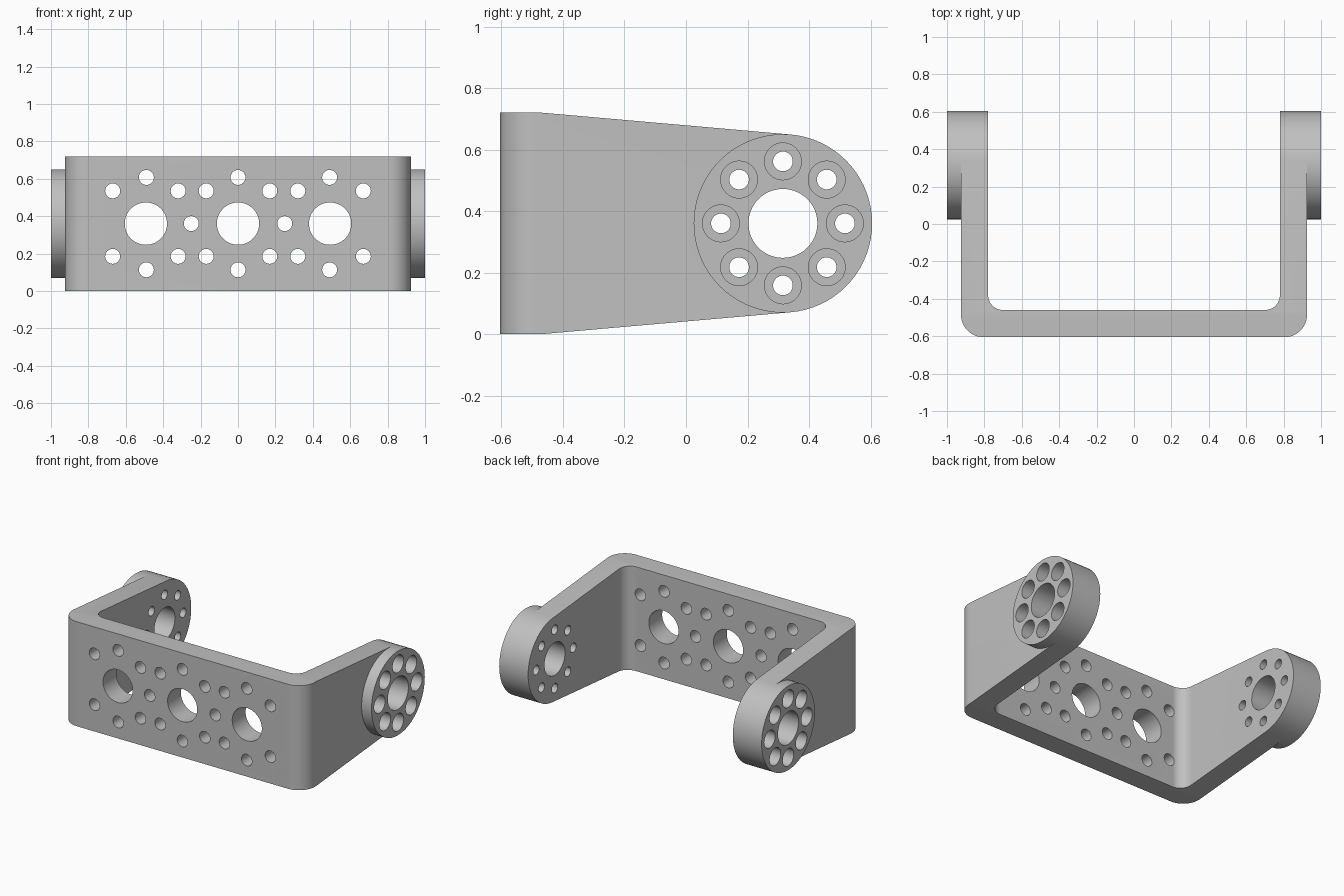
import bpy, bmesh
from math import cos, sin, pi, radians
from mathutils import Matrix, Vector

cube = bpy.data.objects.get("Cube")
if cube:
    bpy.data.objects.remove(cube, do_unlink=True)

HUB_Y, MID_Z, HUB_R = 0.315, 0.36, 0.29
INNER_X, OUTER_X = 0.78, 0.925
PITCH, FRONT_RING, HUB_RING = 0.4925, 0.247, 0.2015

metal = bpy.data.materials.new("grey metal")
metal.use_nodes = True
metal.diffuse_color = (0.53, 0.53, 0.53, 1)
metal.node_tree.nodes["Principled BSDF"].inputs["Base Color"].default_value = (0.53, 0.53, 0.53, 1)


def new_object(name, bm):
    bmesh.ops.recalc_face_normals(bm, faces=bm.faces)
    mesh = bpy.data.meshes.new(name)
    bm.to_mesh(mesh)
    bm.free()
    mesh.materials.append(metal)
    obj = bpy.data.objects.new(name, mesh)
    bpy.context.collection.objects.link(obj)
    return obj


def prism(name, points, sweep):
    """Extrude a closed outline of 3D points along a vector."""
    bm = bmesh.new()
    face = bm.faces.new([bm.verts.new(p) for p in points])
    moved = bmesh.ops.extrude_face_region(bm, geom=[face])["geom"]
    verts = [v for v in moved if isinstance(v, bmesh.types.BMVert)]
    bmesh.ops.translate(bm, vec=sweep, verts=verts)
    return new_object(name, bm)


def cylinders(name, centres, radius, length, axis, segments=48):
    """Separate parallel cylinders in one mesh, along X or Y."""
    turn = Matrix.Rotation(pi / 2, 4, "Y" if axis == "X" else "X")
    bm = bmesh.new()
    for c in centres:
        bmesh.ops.create_cone(bm, cap_ends=True, segments=segments, radius1=radius,
                              radius2=radius, depth=length,
                              matrix=Matrix.Translation(Vector(c)) @ turn)
    return new_object(name, bm)


def combine(target, tool, operation):
    mod = target.modifiers.new(operation.lower(), "BOOLEAN")
    mod.object, mod.operation, mod.solver = tool, operation, "EXACT"
    bpy.context.view_layer.objects.active = target
    bpy.ops.object.modifier_apply(modifier=mod.name)
    bpy.data.objects.remove(tool, do_unlink=True)


def corner(x, y, r, start):
    """Quarter arc about (x, y), anticlockwise from the start angle."""
    return [(x + r * cos(start + pi / 2 * i / 14), y + r * sin(start + pi / 2 * i / 14))
            for i in range(15)]


# U-shaped channel seen from above, with rounded bends
left_half = corner(OUTER_X - 0.12, -0.605 + 0.12, 0.12, -pi / 2)
left_half += [(OUTER_X, 0.8), (INNER_X, 0.8)]
left_half += corner(INNER_X - 0.08, -0.46 + 0.08, 0.08, -pi / 2)[::-1]
outline = left_half + [(-x, y) for x, y in reversed(left_half)]
bracket = prism("bracket", [(x, y, -0.1) for x, y in outline], (0, 0, 1))

# Tapered arm silhouette, ending where it meets the hub rim at a tangent
ty = HUB_Y + HUB_R * sin(radians(5))
tz = HUB_R * cos(radians(5))
side = [(-0.7, 0), (-0.47, 0), (ty, MID_Z - tz), (ty, MID_Z + tz), (-0.47, 0.72), (-0.7, 0.72)]
combine(bracket, prism("arm_shape", [(-1.5, y, z) for y, z in side], (3, 0, 0)), "INTERSECT")

# Round hubs on the arm ends
for s in (1, -1):
    hub = cylinders("hub", [(s * (1 + INNER_X) / 2, HUB_Y, MID_Z)], HUB_R, 1 - INNER_X, "X", 72)
    combine(bracket, hub, "UNION")

# Hub bores, ring of bolt holes, and deep counterbores from outside
ring = [(cos(i * pi / 4), sin(i * pi / 4)) for i in range(8)]
hub_ring = [(HUB_Y + HUB_RING * c, MID_Z + HUB_RING * s) for c, s in ring]
combine(bracket, cylinders("bore", [(0, HUB_Y, MID_Z)], 0.112, 3, "X", 64), "DIFFERENCE")
combine(bracket, cylinders("bolt_holes", [(0, y, z) for y, z in hub_ring], 0.032, 3, "X", 32),
        "DIFFERENCE")
bores = [(s * 1.0, y, z) for s in (1, -1) for y, z in hub_ring]
combine(bracket, cylinders("counterbores", bores, 0.06, 0.29, "X", 40), "DIFFERENCE")

# Front wall: three large holes, each ringed by small ones
big = [(k * PITCH, -0.53, MID_Z) for k in (-1, 0, 1)]
small = {(round(x + FRONT_RING * c, 2), -0.53, round(MID_Z + FRONT_RING * s, 3))
         for x, _, _ in big for c, s in ring if abs(x + FRONT_RING * c) < 0.7}
combine(bracket, cylinders("large_holes", big, 0.113, 0.4, "Y", 64), "DIFFERENCE")
combine(bracket, cylinders("small_holes", sorted(small), 0.04, 0.4, "Y", 32), "DIFFERENCE")

bpy.ops.object.select_all(action="DESELECT")
bracket.select_set(True)
bpy.context.view_layer.objects.active = bracket
bpy.ops.object.shade_smooth_by_angle(angle=radians(30))
